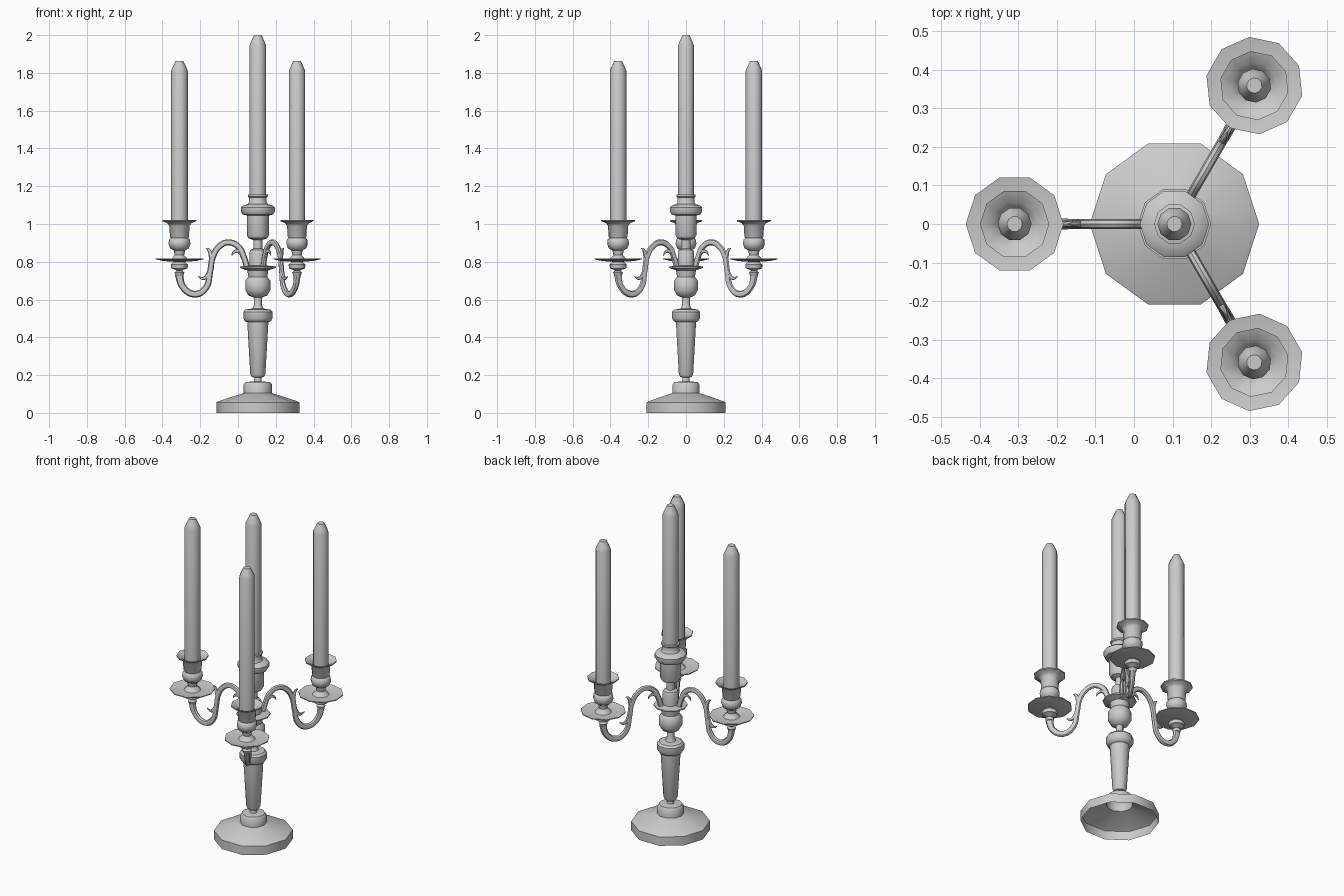
import bpy, bmesh, math

if "Cube" in bpy.data.objects:
    bpy.data.objects.remove(bpy.data.objects["Cube"])

CX = 0.105        # axis of the stem
ARM = 0.415       # reach of each arm
SIDES = 10


def smooth(ob):
    bpy.ops.object.select_all(action='DESELECT')
    ob.select_set(True)
    bpy.context.view_layer.objects.active = ob
    bpy.ops.object.shade_smooth_by_angle(angle=math.radians(40))


def lathe(name, profile, cx=0.0):
    """Turn (radius, height) points about a vertical axis, 10 sides."""
    bm = bmesh.new()
    rings = []
    for r, z in profile:
        rings.append([bm.verts.new((cx + r * math.cos(2 * math.pi * i / SIDES),
                                    r * math.sin(2 * math.pi * i / SIDES), z))
                      for i in range(SIDES)] if r > 0 else [bm.verts.new((cx, 0, z))])
    for a, b in zip(rings, rings[1:]):
        for i in range(SIDES):
            j = (i + 1) % SIDES
            if len(b) == 1:
                bm.faces.new((a[i], a[j], b[0]))
            elif len(a) == 1:
                bm.faces.new((a[0], b[j], b[i]))
            else:
                bm.faces.new((a[i], a[j], b[j], b[i]))
    me = bpy.data.meshes.new(name)
    bm.to_mesh(me)
    bm.free()
    ob = bpy.data.objects.new(name, me)
    bpy.context.collection.objects.link(ob)
    smooth(ob)
    return ob


def tube(name, points, res=4):
    """Sweep a round section along (x, z, radius) points."""
    cu = bpy.data.curves.new(name, 'CURVE')
    cu.dimensions = '3D'
    cu.bevel_depth = 1.0
    cu.bevel_resolution = 2
    cu.resolution_u = res
    cu.use_fill_caps = True
    sp = cu.splines.new('BEZIER')
    sp.bezier_points.add(len(points) - 1)
    for p, (x, z, r) in zip(sp.bezier_points, points):
        p.co = (x, 0, z)
        p.radius = r
        p.handle_left_type = p.handle_right_type = 'AUTO'
    ob = bpy.data.objects.new(name, cu)
    bpy.context.collection.objects.link(ob)
    bpy.ops.object.select_all(action='DESELECT')
    ob.select_set(True)
    bpy.context.view_layer.objects.active = ob
    bpy.ops.object.convert(target='MESH')
    ob = bpy.context.view_layer.objects.active
    for v in ob.data.vertices:      # section is narrower sideways
        v.co.y *= 0.8
    smooth(ob)
    return ob


# Hollow foot
foot = lathe("foot", [(.22, 0), (.22, .055), (.205, .063), (.075, .105), (.075, .15),
                      (.065, .163), (.02, .167), (.018, .19)])
# Tapered column with knob
column = lathe("column", [(.018, .16), (.018, .187), (.032, .19), (.04, .205), (.056, .48),
                          (.068, .485), (.077, .50), (.077, .535), (.066, .547),
                          (.03, .552), (.021, .57), (.021, .62)])
# Urn where the arms meet
hub = lathe("arm_hub", [(.021, .61), (.05, .622), (.066, .65), (.066, .70), (.05, .72),
                        (.056, .755), (.095, .768), (.095, .775), (.045, .78),
                        (.045, .85), (.04, .862), (.024, .87), (.024, .93)])
# Centre candle holder
socket = lathe("centre_socket", [(.024, .915), (.05, .925), (.058, .94), (.058, 1.045),
                                 (.08, 1.05), (.09, 1.065), (.09, 1.088), (.075, 1.10),
                                 (.053, 1.105), (.047, 1.115), (.047, 1.14), (.053, 1.145),
                                 (.053, 1.155), (.044, 1.157)])
candle = lathe("centre_candle", [(.044, 1.10), (.044, 1.945), (.036, 1.965), (.02, 2.0), (0, 2.0)])
for ob in (foot, column, hub, socket, candle):
    ob.location.x = CX

# One branch, pointing along +x from the stem axis
branch = [
    # S-shaped arm
    tube("arm", [(.418, .735, .022), (.397, .667, .018), (.333, .628, .018), (.275, .662, .017),
                 (.253, .746, .016), (.236, .832, .016), (.20, .885, .016), (.153, .903, .016),
                 (.10, .877, .016), (.074, .825, .016), (.055, .76, .016)]),
    # Curled leaves
    tube("lower_leaf", [(.25, .79, .010), (.262, .735, .013), (.288, .712, .009), (.316, .722, .002)]),
    tube("upper_leaf", [(.248, .77, .010), (.25, .84, .012), (.262, .865, .008), (.275, .872, .002)]),
    tube("inner_leaf", [(.076, .81, .009), (.10, .855, .011), (.128, .85, .007), (.138, .832, .002)]),
    # Finial under the pan
    lathe("arm_finial", [(0, .722), (.02, .726), (.026, .742), (.016, .752), (.022, .758),
                         (.043, .765), (.046, .785), (.03, .80), (.02, .812)], ARM),
    # Thin drip pan
    lathe("drip_pan", [(0, .80), (.03, .80), (.085, .804), (.127, .813), (.127, .818),
                       (.085, .81), (.03, .81)], ARM),
    # Candle cup with flared rim
    lathe("candle_cup", [(.05, .808), (.025, .835), (.03, .86), (.05, .872), (.058, .895),
                         (.055, .918), (.046, .926), (.05, .932), (.054, .99), (.065, 1.005),
                         (.09, 1.015), (.09, 1.022), (.06, 1.008), (.044, .985)], ARM),
    lathe("side_candle", [(.044, .97), (.044, 1.81), (.036, 1.83), (.02, 1.864), (0, 1.864)], ARM),
]

# Three branches around the stem
for k, angle in enumerate((180, 60, -60)):
    for part in branch:
        ob = part
        if k:
            ob = bpy.data.objects.new(f"{part.name}_{k + 1}", part.data)
            bpy.context.collection.objects.link(ob)
        ob.location = (CX, 0, 0)
        ob.rotation_euler = (0, 0, math.radians(angle))
